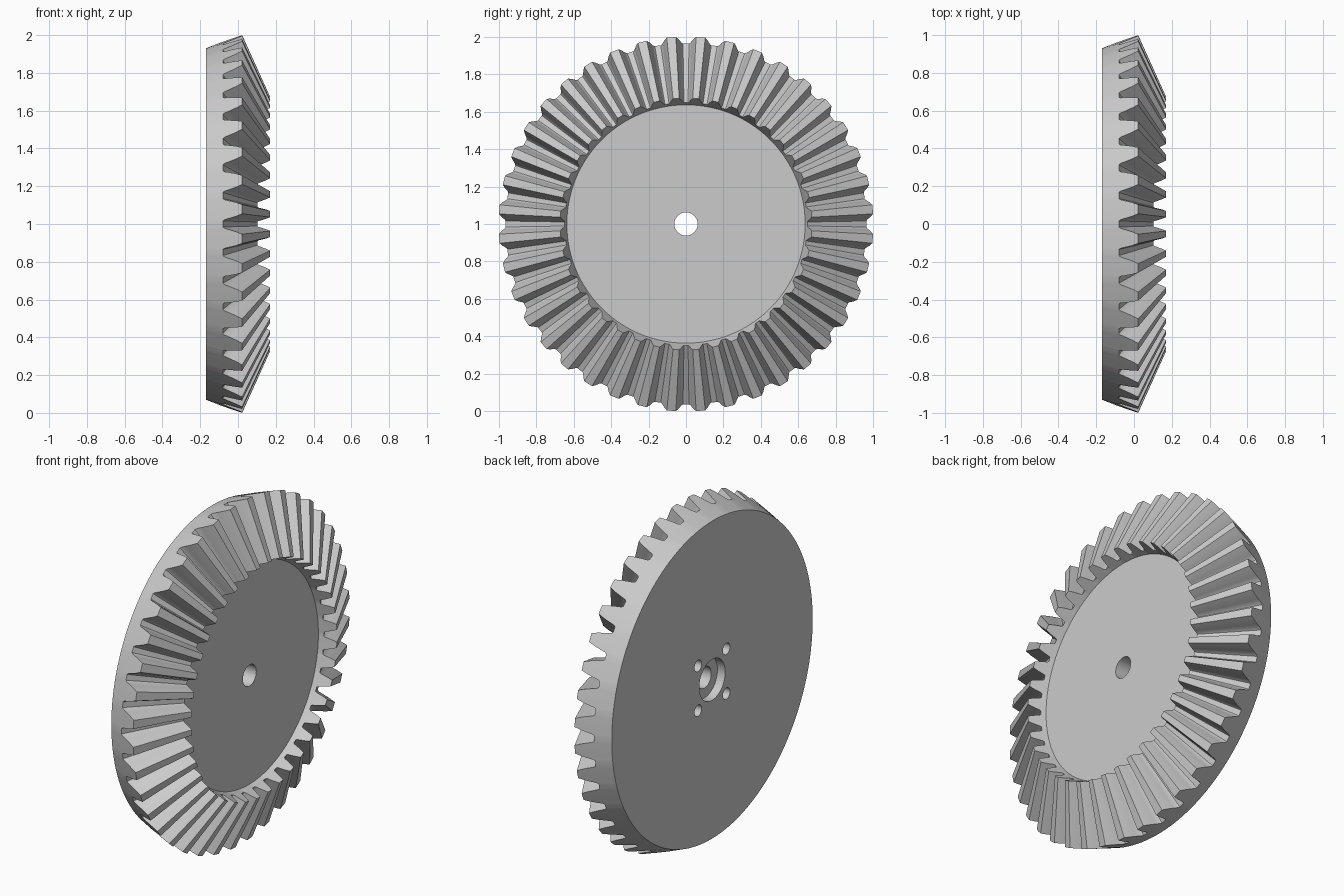
import bpy, bmesh
from math import radians, sin, cos, pi
from mathutils import Vector

cube = bpy.data.objects.get("Cube")
if cube:
    bpy.data.objects.remove(cube)

TEETH = 40
CENTRE_Z = 1.0
APEX_X = 0.475          # cone apex that all tooth lines run towards
FACE_SCALE = 0.672      # inner tooth end relative to the outer end
ROOT = Vector((-0.08, 0.965))   # (axial, radial) at the outer end
TIP = Vector((0.022, 1.0014))
BACK = Vector((-0.17, 0.93))
DISC = Vector((0.075, 0.637))

# Half tooth outline: angle from tooth centre in degrees, height fraction
flank = [(3.55, 0), (3.15, 0.08), (2.7, 0.35), (2.15, 0.67), (1.4, 1)]
outline = ([(-a, h) for a, h in flank] + [(0, 1)]
           + [(a, h) for a, h in reversed(flank)] + [(180 / TEETH, 0)])

steel = bpy.data.materials.new("steel grey")
steel.use_nodes = True
grey = (0.6, 0.6, 0.6, 1)
steel.diffuse_color = grey
steel.node_tree.nodes["Principled BSDF"].inputs["Base Color"].default_value = grey


def place(axial, radial, angle):
    return Vector((axial, radial * sin(angle), CENTRE_Z + radial * cos(angle)))


# Gear body: four matching loops from the back rim to the front disc
bm = bmesh.new()
loops = [[], [], [], []]
for tooth in range(TEETH):
    for offset, height in outline:
        angle = radians((tooth + 0.5) * 360 / TEETH + offset)
        outer = ROOT.lerp(TIP, height)
        inner = Vector((APEX_X + (outer.x - APEX_X) * FACE_SCALE, outer.y * FACE_SCALE))
        for loop, p in zip(loops, (BACK, outer, inner, DISC)):
            loop.append(bm.verts.new(place(p.x, p.y, angle)))
count = len(loops[0])
for a, b in zip(loops, loops[1:]):
    for i in range(count):
        j = (i + 1) % count
        bm.faces.new((a[i], a[j], b[j], b[i]))
bm.faces.new(loops[0])
bm.faces.new(loops[-1])
bmesh.ops.recalc_face_normals(bm, faces=bm.faces)
mesh = bpy.data.meshes.new("bevel_gear")
bm.to_mesh(mesh)
bm.free()
mesh.materials.append(steel)
gear = bpy.data.objects.new("bevel_gear", mesh)
bpy.context.collection.objects.link(gear)


def drill(name, radius, x0, x1, y=0, z=0):
    """Cut a round hole along the gear axis."""
    bpy.ops.mesh.primitive_cylinder_add(
        vertices=48, radius=radius, depth=x1 - x0,
        location=((x0 + x1) / 2, y, CENTRE_Z + z), rotation=(0, pi / 2, 0))
    cutter = bpy.context.object
    cutter.name = name
    cutter.hide_render = True
    cutter.data.materials.append(steel)
    mod = gear.modifiers.new(name, 'BOOLEAN')
    mod.operation = 'DIFFERENCE'
    mod.solver = 'EXACT'
    mod.object = cutter
    bpy.context.view_layer.objects.active = gear
    bpy.ops.object.modifier_apply(modifier=name)
    bpy.data.objects.remove(cutter)


# Through bore, rear counterbore and four blind bolt holes
drill("bore", 0.062, -0.4, 0.4)
drill("counterbore", 0.12, -0.4, -0.12)
for sy in (-1, 1):
    for sz in (-1, 1):
        drill("bolt_hole", 0.033, -0.4, -0.07, 0.131 * sy, 0.131 * sz)

# Smooth round surfaces, crisp edges
bpy.ops.object.select_all(action='DESELECT')
gear.select_set(True)
bpy.context.view_layer.objects.active = gear
bpy.ops.object.shade_smooth_by_angle(angle=radians(30))
